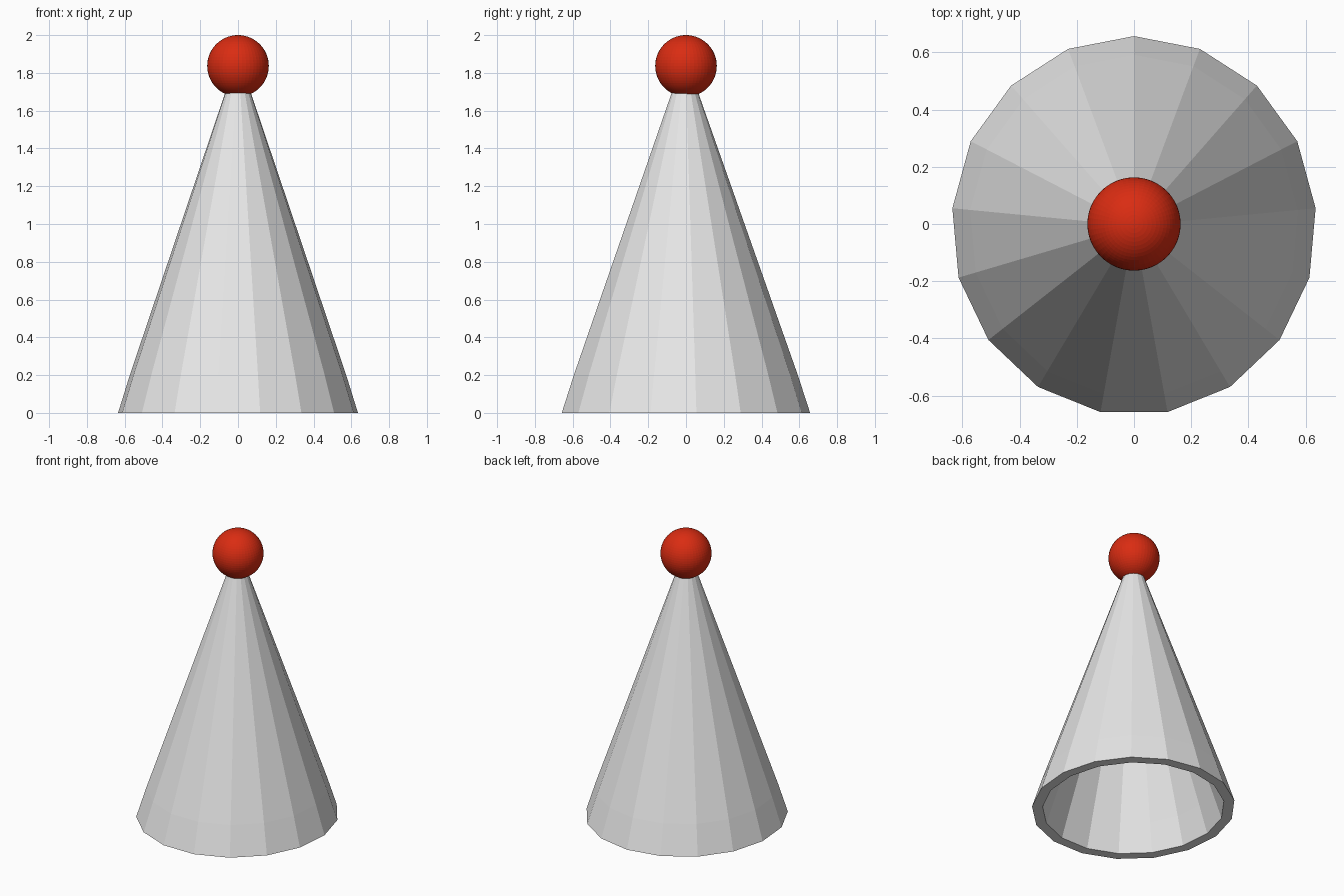
import bpy, bmesh, math

SIDES = 17
AXIS_Y = -0.006

cube = bpy.data.objects.get("Cube")
if cube:
    bpy.data.objects.remove(cube, do_unlink=True)


def material(name, rgb):
    mat = bpy.data.materials.new(name)
    mat.use_nodes = True
    mat.diffuse_color = (*rgb, 1)
    mat.node_tree.nodes["Principled BSDF"].inputs["Base Color"].default_value = (*rgb, 1)
    return mat


def add_object(name, bm, mat):
    bmesh.ops.recalc_face_normals(bm, faces=bm.faces)
    mesh = bpy.data.meshes.new(name)
    bm.to_mesh(mesh)
    bm.free()
    mesh.materials.append(mat)
    obj = bpy.data.objects.new(name, mesh)
    bpy.context.collection.objects.link(obj)
    return obj


# Hollow cone: slightly oval rings joined from the inner tip, over the rim, to the outer top
profile = [(0.012, 1.66), (0.53, 0.19), (0.594, 0), (0.663, 0), (0.598, 0.2), (0.062, 1.72)]
bm = bmesh.new()
rings = []
for radius, z in profile:
    ring = []
    for i in range(SIDES):
        a = math.pi / 2 + math.tau * i / SIDES
        ring.append(bm.verts.new((0.962 * radius * math.cos(a), AXIS_Y + radius * math.sin(a), z)))
    rings.append(ring)
for low, high in zip(rings, rings[1:]):
    for i in range(SIDES):
        j = (i + 1) % SIDES
        bm.faces.new((low[i], low[j], high[j], high[i]))
bm.faces.new(rings[0])
bm.faces.new(rings[-1])
add_object("hollow_cone", bm, material("light grey", (0.8, 0.8, 0.8)))

# Ball on the tip
bm = bmesh.new()
bmesh.ops.create_uvsphere(bm, u_segments=48, v_segments=32, radius=0.163)
ball = add_object("ball", bm, material("red", (0.7, 0.025, 0.006)))
ball.location = (0, 0, 1.837)
